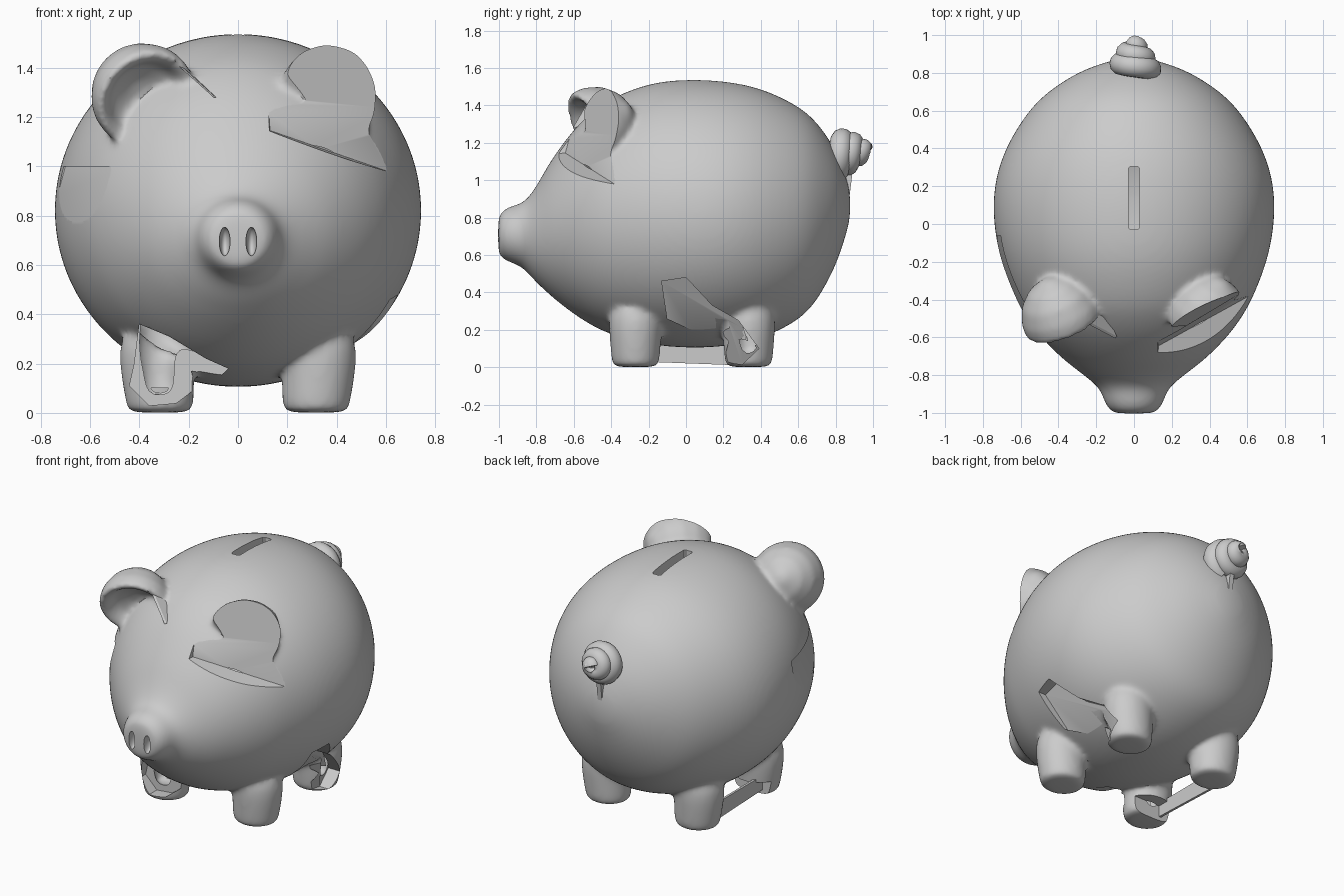
import bpy, bmesh, math
from mathutils import Vector

if "Cube" in bpy.data.objects:
    bpy.data.objects.remove(bpy.data.objects["Cube"])


def loft(name, loops):
    """Skin equal-length point loops into a closed, capped solid."""
    bm = bmesh.new()
    rings = [[bm.verts.new(p) for p in lp] for lp in loops]
    n = len(rings[0])
    for a, b in zip(rings, rings[1:]):
        for i in range(n):
            bm.faces.new((a[i], a[(i + 1) % n], b[(i + 1) % n], b[i]))
    bm.faces.new(rings[0][::-1])
    bm.faces.new(rings[-1])
    bmesh.ops.recalc_face_normals(bm, faces=bm.faces)
    me = bpy.data.meshes.new(name)
    bm.to_mesh(me)
    bm.free()
    ob = bpy.data.objects.new(name, me)
    bpy.context.collection.objects.link(ob)
    return ob


def select(obs):
    bpy.ops.object.select_all(action='DESELECT')
    for o in obs:
        o.select_set(True)
    bpy.context.view_layer.objects.active = obs[0]


def modify(ob, kind, **props):
    m = ob.modifiers.new(kind, kind)
    for k, v in props.items():
        setattr(m, k, v)
    select([ob])
    bpy.ops.object.modifier_apply(modifier=m.name)


def join(obs, name):
    select(obs)
    bpy.ops.object.join()
    obs[0].name = name
    return obs[0]


def circle(n=32):
    return [(math.cos(2 * math.pi * i / n), math.sin(2 * math.pi * i / n)) for i in range(n)]


# body with snout: (y, top z, bottom z, half width)
rows = [(-1.005, .785, .625, .08), (-.995, .825, .59, .12), (-.95, .858, .565, .152),
        (-.89, .870, .545, .17), (-.85, .895, .512, .20), (-.80, .965, .455, .262),
        (-.75, 1.055, .41, .327), (-.70, 1.135, .365, .388), (-.6, 1.27, .288, .486),
        (-.5, 1.365, .225, .56), (-.4, 1.435, .178, .617), (-.2, 1.515, .125, .697),
        (0, 1.535, .108, .735), (.2, 1.527, .113, .735), (.4, 1.49, .155, .677),
        (.6, 1.395, .25, .553), (.7, 1.31, .355, .452), (.8, 1.165, .54, .302),
        (.85, 1.04, .69, .172), (.88, .93, .80, .06)]
leg_profile = [(0, .115), (.012, .132), (.05, .14), (.15, .148), (.26, .158), (.36, .13)]


def shell(inset):
    """Body loft plus four legs, shrunk inwards by the inset."""
    k = (.90 - inset) / .90
    use = rows if inset == 0 else rows[5:]
    obs = [loft("body", [[((w * 1.02 - inset) * c if w > inset + .01 else .02 * c, y * k,
                           (t + b) / 2 + max(.02, (t - b) / 2 * 1.014 - inset) * s)
                          for c, s in circle()] for y, t, b, w in use])]
    modify(obs[0], 'SUBSURF', levels=2)
    for sx in (-1, 1):
        for y in (-.27, .335):
            leg = loft("leg", [[(sx * (.327 - .01 * (z < .1)) + (r - inset) * c, y + (r - inset) * .93 * s,
                                 z + inset) for c, s in circle()] for z, r in leg_profile])
            modify(leg, 'SUBSURF', levels=1)
            obs.append(leg)
    return obs


# ears: hollow cup on the left, solid (to be broken) on the right
cup = [(.03, .26), (.12, .215), (.18, .15), (.213, .065), (.215, 0)]
hollow = [(.20, -.02), (.165, .0), (.13, .05), (.05, .08)]


def ear(sx, profile):
    n = Vector((-sx * .35, -.85, -.4)).normalized()
    rot = n.to_track_quat('Z', 'Y')
    c0 = Vector((sx * .373, -.515, 1.275))
    return loft("ear", [[c0 + rot @ Vector((r * c, r * s, -d)) for c, s in circle()]
                        for r, d in profile])


# blend everything into one skin
body = join(shell(0) + [ear(-1, cup + hollow), ear(1, cup + [(.2, -.05)])], "piggy_bank")
modify(body, 'REMESH', mode='VOXEL', voxel_size=.014)
modify(body, 'SMOOTH', factor=.5, iterations=14)

# cavity inside the bank
cavity = join(shell(.065), "cavity")
modify(cavity, 'REMESH', mode='VOXEL', voxel_size=.025)
modify(cavity, 'SMOOTH', factor=.5, iterations=4)
modify(body, 'BOOLEAN', operation='DIFFERENCE', solver='EXACT', object=cavity)
bpy.data.objects.remove(cavity)

# cutters: coin slot
cutters = [loft("slot", [[(x, y, z) for x, y in
                          ((-.03, -.02), (-.02, -.03), (.02, -.03), (.03, -.02),
                           (.03, .295), (.02, .305), (-.02, .305), (-.03, .295))]
                         for z in (1.40, 1.7)])]
# nostrils
for sx in (-1, 1):
    bpy.ops.mesh.primitive_uv_sphere_add(segments=24, ring_count=16, radius=1,
                                         location=(sx * .054, -1.0, .695))
    o = bpy.context.object
    o.scale = (.022, .05, .058)
    bpy.ops.object.transform_apply(location=True, rotation=True, scale=True)
    cutters.append(o)
# broken right ear
cutters.append(loft("ear_break", [
    [(.13, -.645, 1.145), (.62, -.375, .975), (.8, -.75, .93), (.1, -1.0, 1.13)],
    [(.10, -.525, 1.6), (.64, -.265, 1.6), (.8, -.75, 1.6), (.1, -1.0, 1.6)]]))
# flat chip on the left side
cutters.append(loft("side_chip", [
    [(-.77, -.06, .74), (-.55, -.60, .74), (-.9, -.7, .74), (-.95, -.06, .74)],
    [(-.70, -.06, 1.0), (-.48, -.60, 1.0), (-.9, -.7, 1.0), (-.95, -.06, 1.0)]]))
# chipped front left leg, front and back
poly = [(-.40, .36), (-.28, .31), (-.13, .22), (-.04, .18), (-.07, .15), (-.19, .17),
        (-.17, .10), (-.25, .04), (-.36, .03), (-.44, .11), (-.42, .2)]
cutters.append(loft("leg_chip", [[(x, y, z) for x, z in poly] for y in (-.31, -.9)]))
cutters.append(loft("leg_heel_chip", [[(x, y, z) for x, y in
                                       ((-.55, -.22), (-.1, -.22), (-.1, -.05), (-.55, -.05))]
                                      for z in (-.1, .10)]))
# chipped right flank and rear right leg
poly = [(-.13, .46), (0, .48), (.14, .33), (.28, .25), (.39, .10), (.30, .015),
        (.20, .03), (.23, .14), (.17, .2), (.03, .2), (-.10, .26)]
cutters.append(loft("flank_chip", [
    [(.37 + max(0, z - .2) * .75, y, z) for y, z in poly],
    [(.9, y, z) for y, z in poly]]))
cutter = join(cutters, "cutter")
modify(body, 'BOOLEAN', operation='DIFFERENCE', solver='EXACT', object=cutter)
bpy.data.objects.remove(cutter)
select([body])
bpy.ops.object.shade_smooth_by_angle(angle=math.radians(35))

# curly tail: tapering coil
cu = bpy.data.curves.new("tail", 'CURVE')
cu.dimensions = '3D'
cu.bevel_depth = 1
cu.bevel_resolution = 4
cu.use_fill_caps = True
sp = cu.splines.new('POLY')
N = 90
sp.points.add(N)
for i, p in enumerate(sp.points):
    t = i / N
    a = 2 * math.pi * 2.4 * t - 1.2
    r = .088 * (1 - t) ** .6
    p.co = (r * math.cos(a), .81 + .14 * t, 1.135 + .03 * t + r * math.sin(a), 1)
    p.radius = .062 - .012 * t
tail = bpy.data.objects.new("tail", cu)
bpy.context.collection.objects.link(tail)
select([tail])
bpy.ops.object.convert(target='MESH')
bpy.ops.object.shade_smooth()

# flat splinters: plate between the left legs, sliver by the left ear, chip below the tail
loft("leg_plate", [[(x, y, z) for y, z in ((-.23, .03), (.3, .01), (.3, .12), (-.23, .12))]
                   for x in (-.39, -.375)])
tri = [(-.30, -.50, 1.46), (-.19, -.42, 1.37), (-.10, -.605, 1.28)]
loft("ear_sliver", [[(x + d, y + d, z) for x, y, z in tri] for d in (0, .01)])
tri = [(0, .80, 1.10), (0, .89, 1.04), (0, .87, .88)]
loft("tail_chip", [[(x + d, y, z) for x, y, z in tri] for d in (-.015, .015)])
